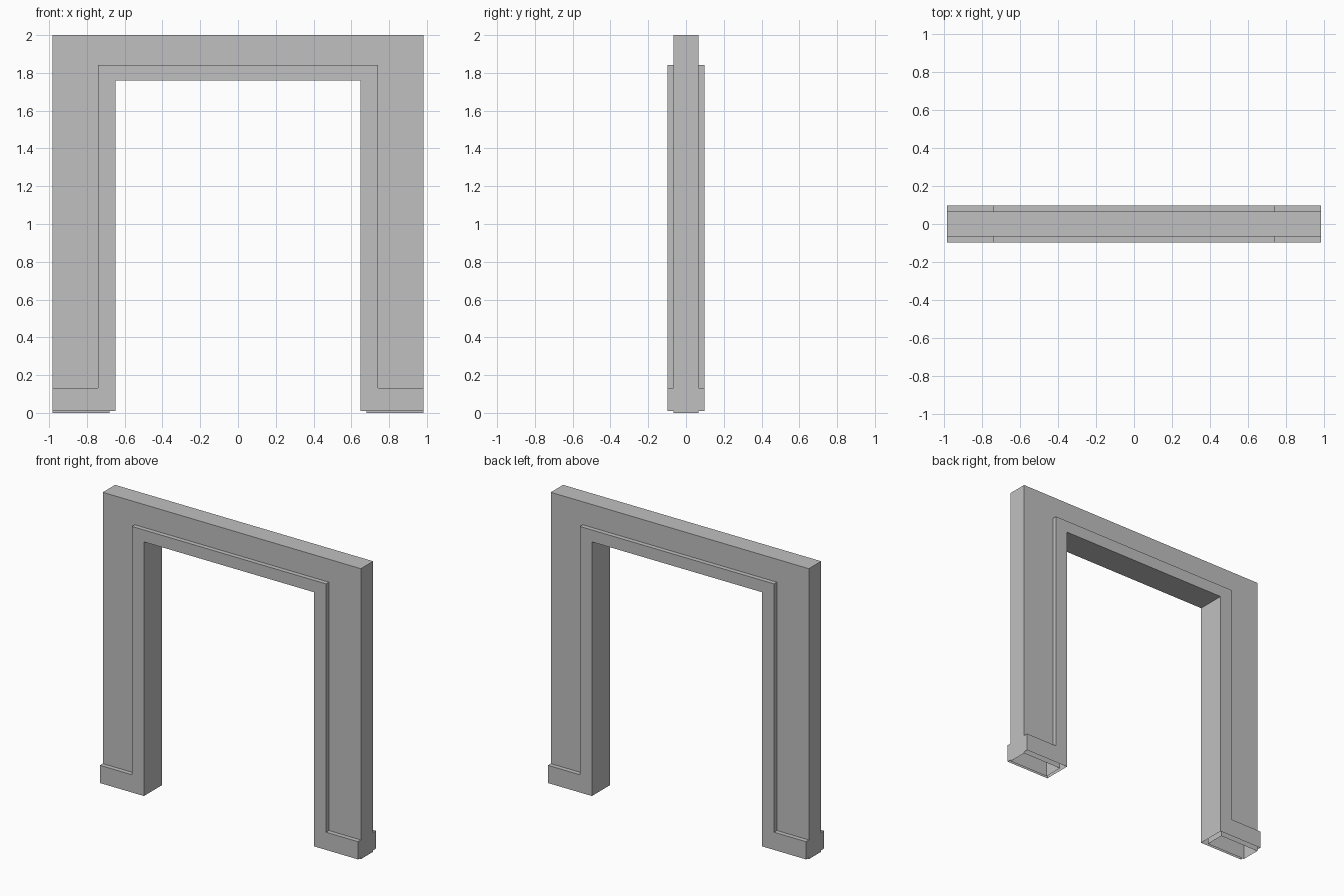
import bpy
import bmesh

cube = bpy.data.objects.get("Cube")
if cube:
    bpy.data.objects.remove(cube, do_unlink=True)

# Main dimensions
OUT, JAMB, REVEAL, TRIM = 0.983, 0.68, 0.648, 0.74
TOP, HEAD, SOFFIT, TRIM_TOP = 2.0, 1.79, 1.76, 1.842
BASE, FOOT = 0.132, 0.01
WALL, CASE = 0.067, 0.098

paint = bpy.data.materials.new("grey_paint")
paint.use_nodes = True
paint.diffuse_color = (0.53, 0.53, 0.53, 1)
paint.node_tree.nodes["Principled BSDF"].inputs["Base Color"].default_value = (0.53, 0.53, 0.53, 1)


def mirrored(half):
    """Complete a right-half outline, ordered from foot to head, across x."""
    return half + [(-x, z) for x, z in reversed(half)]


def add_part(name, outline, y0, y1, caps=(), closed=True, open_below=0.05):
    """Extrude an x-z outline along y, leaving the undersides of the feet open."""
    bm = bmesh.new()
    rows = [[bm.verts.new((x, y, z)) for x, z in outline] for y in (y0, y1)]
    count = len(outline)
    for i in range(count if closed else count - 1):
        j = (i + 1) % count
        if max(outline[i][1], outline[j][1]) > open_below:
            bm.faces.new((rows[0][i], rows[0][j], rows[1][j], rows[1][i]))
    for c in caps:
        bm.faces.new(rows[c] if c else rows[c][::-1])
    bmesh.ops.recalc_face_normals(bm, faces=bm.faces)
    if not closed:
        # The lining faces into the opening
        for f in bm.faces:
            if f.normal.z > 0.5 or f.normal.x * f.calc_center_median().x > 0.01:
                f.normal_flip()
    mesh = bpy.data.meshes.new(name)
    bm.to_mesh(mesh)
    bm.free()
    mesh.materials.append(paint)
    obj = bpy.data.objects.new(name, mesh)
    bpy.context.collection.objects.link(obj)


# Wall around the opening, with hollow feet
wall = [(JAMB, HEAD), (JAMB, 0), (OUT, 0), (OUT, TOP)]
add_part("wall", mirrored(wall), -WALL, WALL, caps=(0, 1))

# Door casing with baseboards, on both faces of the wall
casing = [(REVEAL, SOFFIT), (REVEAL, FOOT), (OUT, FOOT),
          (OUT, BASE), (TRIM, BASE), (TRIM, TRIM_TOP)]
add_part("front_casing", mirrored(casing), -CASE, -WALL, caps=(0,))
add_part("back_casing", mirrored(casing), WALL, CASE, caps=(1,))

# Lining through the opening
lining = [(REVEAL, FOOT), (REVEAL, SOFFIT)]
add_part("opening_lining", mirrored(lining), -WALL, WALL, closed=False)
